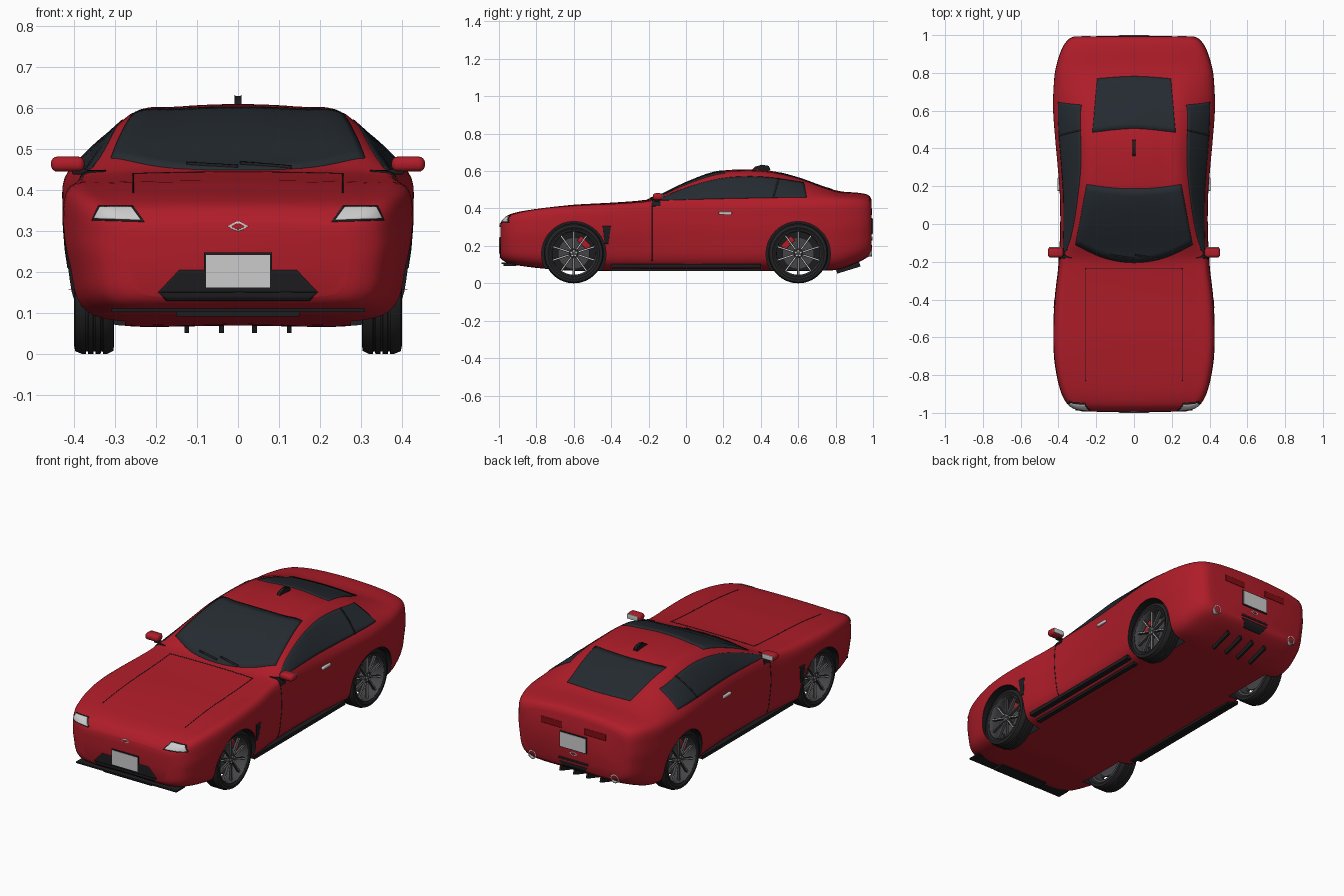
import bpy, bmesh
from math import sin, cos, pi, radians
from mathutils import Vector, Matrix
from mathutils.bvhtree import BVHTree

if "Cube" in bpy.data.objects:
    bpy.data.objects.remove(bpy.data.objects["Cube"])


def material(name, r, g, b):
    m = bpy.data.materials.new(name)
    m.diffuse_color = (r, g, b, 1)
    m.use_nodes = True
    m.node_tree.nodes["Principled BSDF"].inputs["Base Color"].default_value = m.diffuse_color
    return m


RED = material("red_paint", .43, .012, .022)
DARKRED = material("lamp_red", .22, .004, .006)
BLACK = material("black_trim", .012, .012, .014)
GLASS = material("dark_glass", .018, .024, .03)
RUBBER = material("rubber", .018, .018, .02)
RIM = material("rim_grey", .06, .06, .065)
SILVER = material("silver", .55, .55, .56)
WHITE = material("white", .7, .7, .7)


def spline(p, k, closed=False):
    n, out = len(p), []
    get = lambda j: p[j % n] if closed else p[max(0, min(n - 1, j))]
    for i in range(n if closed else n - 1):
        for s in range(k):
            t = s / k
            out.append([.5 * (2*b + (c-a)*t + (2*a-5*b+4*c-d)*t*t + (3*b-a-3*c+d)*t**3)
                        for a, b, c, d in zip(get(i-1), get(i), get(i+1), get(i+2))])
    return out if closed else out + [list(p[-1])]


def add(name, verts, faces, mat, mirror=False, bevel=0, recalc=True):
    me = bpy.data.meshes.new(name)
    me.from_pydata([tuple(v) for v in verts], [], faces)
    bm = bmesh.new()
    bm.from_mesh(me)
    if bevel:
        bmesh.ops.bevel(bm, geom=bm.edges[:], offset=bevel, segments=4, profile=.5, affect='EDGES')
    if recalc:
        bmesh.ops.recalc_face_normals(bm, faces=bm.faces)
    bm.to_mesh(me)
    bm.free()
    me.materials.append(mat)
    me.shade_smooth()
    me.set_sharp_from_angle(angle=radians(40))
    ob = bpy.data.objects.new(name, me)
    bpy.context.collection.objects.link(ob)
    if mirror:
        ob.modifiers.new("mirror", 'MIRROR').use_mirror_merge = False
    return ob


def box(name, c, size, mat, mirror=False, bevel=0, rot=0):
    # box centred on c, turned about x by rot
    R = Matrix.Rotation(rot, 3, 'X')
    v = [Vector(c) + R @ Vector((a*size[0]/2, b*size[1]/2, d*size[2]/2))
         for a in (-1, 1) for b in (-1, 1) for d in (-1, 1)]
    f = [(0, 1, 3, 2), (4, 6, 7, 5), (0, 4, 5, 1), (2, 3, 7, 6), (0, 2, 6, 4), (1, 5, 7, 3)]
    return add(name, v, f, mat, mirror, bevel)


def lathe(name, prof, c, mat, axis='X', n=48, mirror=True):
    # closed (radius, offset) profile spun about an axis through c
    m, v = len(prof), []
    for i in range(n):
        a = 2 * pi * i / n
        for r, o in prof:
            p = (o, r*cos(a), r*sin(a)) if axis == 'X' else (r*cos(a), o, r*sin(a))
            v.append(Vector(c) + Vector(p))
    f = [(i*m + j, i*m + (j+1) % m, (i+1) % n*m + (j+1) % m, (i+1) % n*m + j)
         for i in range(n) for j in range(m)]
    return add(name, v, f, mat, mirror)


# Body loft: y, half width, bottom z, shoulder z, roof edge x, roof edge z, centre z
STATIONS = [
    (-.993, .27, .14, .30, .20, .315, .32), (-.98, .315, .125, .325, .235, .335, .34),
    (-.95, .355, .11, .35, .27, .36, .365), (-.88, .39, .095, .372, .30, .382, .385),
    (-.75, .418, .08, .392, .32, .402, .403), (-.6, .428, .07, .405, .32, .416, .42),
    (-.4, .42, .07, .412, .32, .425, .431), (-.25, .403, .07, .42, .325, .435, .442),
    (-.18, .398, .07, .428, .322, .445, .455), (-.1, .393, .07, .438, .31, .482, .492),
    (0, .39, .07, .442, .292, .527, .54), (.15, .392, .07, .445, .272, .573, .595),
    (.3, .403, .07, .447, .262, .585, .609), (.45, .416, .07, .45, .262, .578, .602),
    (.6, .427, .07, .45, .267, .55, .565), (.72, .425, .07, .448, .275, .51, .522),
    (.82, .415, .078, .445, .285, .48, .493), (.92, .385, .115, .44, .28, .468, .484),
    (.975, .35, .145, .428, .265, .455, .472), (.993, .315, .165, .405, .24, .43, .445)]
verts = []
rings = spline(STATIONS, 4)
for y, w, zb, zs, wr, zr, zt in rings:
    h = zs - zb
    half = [(0, zb), (.68*w, zb), (.92*w, zb + .12*h), (.985*w, zb + .45*h), (w, zb + .72*h),
            (.962*w, zs), (wr, zr), (.55*wr, zt - .25*(zt - zr)), (0, zt)]
    loop = spline(half + [(-x, z) for x, z in half[-2:0:-1]], 5, True)
    verts += [(x, y, z) for x, z in loop]
N, L = 80, len(rings)
faces = [(i*N + j, i*N + (j+1) % N, (i+1)*N + (j+1) % N, (i+1)*N + j) for i in range(L-1) for j in range(N)]
faces += [tuple(range(N)), tuple(range((L-1)*N, L*N))]
body = add("body", verts, faces, RED)
body.data.materials.append(BLACK)
tree = BVHTree.FromPolygons([v.co.copy() for v in body.data.vertices],
                            [tuple(p.vertices) for p in body.data.polygons])

# Wheel arches cut out of the body
cutters = []
for s in (-1, 1):
    for y in (-.6, .6):
        prof = [(.0005, .275), (.172, .275), (.172, .6), (.0005, .6)]
        cut = lathe("arch_cutter", [(r, s*o) for r, o in prof], (0, y, .158), RED, n=64, mirror=False)
        cut.data.materials.append(BLACK)
        for p in cut.data.polygons:
            p.material_index = 1
        cut.hide_render = True
        mod = body.modifiers.new("arch", 'BOOLEAN')
        mod.operation, mod.object, mod.solver = 'DIFFERENCE', cut, 'EXACT'
        cutters.append(cut)
dg = bpy.context.evaluated_depsgraph_get()
cut_mesh = bpy.data.meshes.new_from_object(body.evaluated_get(dg))
body.modifiers.clear()
body.data = cut_mesh
cut_mesh.set_sharp_from_angle(angle=radians(40))
for c in cutters:
    bpy.data.objects.remove(c)

DIRS = {'front': (0, 1, 0), 'back': (0, -1, 0), 'side': (-1, 0, 0), 'top': (0, 0, -1)}


def patch(name, view, lo, hi, mat, mirror=False, off=.002, n=24, m=10):
    # panel between two edge curves, projected on the body along a view direction
    d, v, nor = Vector(DIRS[view]), [], []
    A, B = [[e[round(i * (len(e)-1) / n)] for i in range(n+1)] for e in (spline(lo, 24), spline(hi, 24))]
    for j in range(m+1):
        for a, b in zip(A, B):
            p, q = [s + (t - s) * j / m for s, t in zip(a, b)]
            o = {'side': (2, p, q), 'top': (p, q, 2)}.get(view) or (p, -2*d.y, q)
            hit, no = tree.ray_cast(Vector(o), d)[:2]
            if hit is None:
                hit, no = tree.find_nearest(Vector(o) + d)[:2]
            no = no if no.dot(d) < 0 else -no
            v.append(hit + no*off)
    w = n + 1
    f = [(j*w+i, j*w+i+1, (j+1)*w+i+1, (j+1)*w+i) for j in range(m) for i in range(n)]
    k = (m//2)*w + n//2
    if (v[k+1] - v[k]).cross(v[k+w] - v[k]).dot(d) > 0:
        f = [q[::-1] for q in f]
    ob = add(name, v, f, mat, False, 0, False)
    sol = ob.modifiers.new("thickness", 'SOLIDIFY')
    sol.thickness, sol.offset = off + .003, -1
    if mirror:
        ob.modifiers.new("mirror", 'MIRROR').use_mirror_merge = False
    return ob


# Glass
patch("windshield", 'top', [(-.31, -.11), (-.16, -.18), (0, -.205), (.16, -.18), (.31, -.11)],
      [(-.25, .21), (-.12, .192), (0, .187), (.12, .192), (.25, .21)], GLASS)
patch("rear_window", 'top', [(-.22, .485), (0, .505), (.22, .485)], [(-.195, .77), (0, .782), (.195, .77)], GLASS)
patch("side_window", 'side', [(-.155, .442), (.2, .452), (.645, .46)],
      [(-.14, .454), (0, .51), (.15, .553), (.3, .57), (.45, .565), (.63, .538)], GLASS, True, n=40)
patch("window_divider", 'side', [(.462, .456), (.47, .456)], [(.492, .56), (.5, .56)], BLACK, True, .004, n=2)
for x0, x1 in ((-.125, .0), (.005, .13)):
    patch("wiper", 'top', [(x0, -.165), (x1, -.19)], [(x0, -.158), (x1, -.18)], BLACK, off=.007, n=8, m=1)

# Panel lines
patch("hood_side_seam", 'top', [(.254, -.83), (.257, -.83)], [(.254, -.235), (.257, -.235)], BLACK, True, .001, n=1, m=30)
patch("hood_rear_seam", 'top', [(-.257, -.236), (.257, -.236)], [(-.257, -.232), (.257, -.232)], BLACK, off=.001, m=1)
patch("door_seam", 'side', [(-.184, .12), (-.180, .12)], [(-.184, .42), (-.180, .42)], BLACK, True, .001, n=1, m=24)

# Front details
patch("headlight_surround", 'front', [(.228, .322), (.356, .326)], [(.256, .361), (.341, .361)], BLACK, True, .001)
patch("headlight", 'front', [(.237, .326), (.35, .33)], [(.26, .357), (.336, .357)], WHITE, True, .004)
patch("grille_upper", 'front', [(-.195, .15), (.195, .15)], [(-.143, .205), (.143, .205)], BLACK)
patch("grille_lower", 'front', [(-.175, .131), (.175, .131)], [(-.195, .151), (.195, .151)], BLACK)
box("front_splitter", (0, -.95, .107), (.62, .075, .008), BLACK)
box("splitter_lip", (0, -.94, .098), (.3, .07, .012), BLACK)

# Plates, badges and rear details
for view, s, z in (('front', -1, .202), ('back', 1, .305)):
    box("plate_frame", (0, s*.993, z), (.165, .010, .09), BLACK)
    box("plate", (0, s*.995, z), (.155, .010, .08), WHITE)
    zc = .311 if s < 0 else .24
    for nm, k, mt, o in (("oval_badge", 1, SILVER, .003), ("badge_centre", .65, RED, .005)):
        patch(nm, view, [(-.025*k, zc), (0, zc - .011*k), (.025*k, zc)],
              [(-.025*k, zc + .001), (0, zc + .011*k), (.025*k, zc + .001)], mt, off=o)
patch("tail_lamp", 'back', [(.07, .365), (.2, .365)], [(.07, .4), (.2, .4)], DARKRED, True)
patch("rear_slot", 'back', [(-.09, .192), (.09, .192)], [(-.09, .205), (.09, .205)], BLACK)
patch("rear_vent", 'back', [(-.055, .14), (.055, .14)], [(-.085, .18), (.085, .18)], BLACK)
for x in (.04, .125):
    box("diffuser_fin", (x, .865, .09), (.012, .13, .04), BLACK, True, rot=.3)
lathe("exhaust", [(.023, -.08), (.024, .04), (.019, .04), (.018, -.08)], (.255, .955, .168), SILVER, 'Y', 24)
lathe("exhaust_inside", [(.0005, -.03), (.0185, -.03), (.0185, .01), (.0005, .01)], (.255, .955, .168), BLACK, 'Y', 24)

# Sides: vents, sills, handles, mirrors
patch("fender_vent", 'side', [(-.435, .21), (-.415, .21)], [(-.446, .305), (-.402, .305)], BLACK, True)
box("sill_outer", (.368, 0, .094), (.03, .8, .02), BLACK, True)
box("sill_inner", (.325, 0, .072), (.025, .8, .014), BLACK, True)
box("door_handle", (.398, .21, .375), (.016, .07, .017), SILVER, True, .005)
patch("mirror_mount", 'side', [(-.185, .412), (-.135, .412)], [(-.18, .445), (-.14, .445)], BLACK, True, .004)
box("mirror_arm", (.385, -.155, .444), (.04, .025, .012), BLACK, True, .004)
box("mirror_shell", (.415, -.15, .463), (.082, .055, .037), RED, True, .016)
box("mirror_glass", (.417, -.124, .463), (.066, .006, .027), SILVER, True, .002)

# Roof antenna fin
fin = [(.35, .6), (.37, .619), (.405, .63), (.44, .624), (.447, .61), (.43, .6)]
fv = [(s*.009, y, z) for s in (-1, 1) for y, z in fin]
add("antenna_fin", fv, [tuple(range(6)), tuple(range(11, 5, -1))]
    + [(i, (i+1) % 6, (i+1) % 6 + 6, i+6) for i in range(6)], BLACK, bevel=.004)

# Wheels
tread = [(.16, .32)]
for g in (.332, .35, .368):
    tread += [(.16, g-.003), (.154, g-.002), (.154, g+.002), (.16, g+.003)]
TYRE = [(.124, .312), (.138, .302), (.152, .304)] + tread + [(.16, .38), (.153, .397), (.138, .4), (.124, .392)]
for end, y in (("front", -.6), ("rear", .6)):
    c = Vector((0, y, .16))
    lathe(end + "_tyre", TYRE, c, RUBBER, n=64)
    lathe(end + "_rim", [(.127, .31), (.127, .393), (.122, .396), (.117, .388), (.114, .37), (.114, .31)], c, RIM, n=64)
    lathe(end + "_hub", [(.0005, .33), (.026, .33), (.026, .378), (.018, .386), (.0005, .386)], c, RIM, n=24)
    lathe(end + "_brake_disc", [(.0005, .335), (.085, .335), (.085, .345), (.0005, .345)], c, RIM)
    lathe(end + "_axle", [(.0005, .26), (.03, .26), (.03, .34), (.0005, .34)], c, BLACK, n=16)
    for i in range(10):
        a = 2 * pi * i / 10
        r = Vector((0, -sin(a), cos(a)))
        box(end + "_spoke", c + r*.068 + Vector((.376, 0, 0)), (.014, .011, .1), RIM, True, rot=a)
        box(end + "_spoke_edge", c + r*.072 + Vector((.384, 0, 0)), (.003, .004, .088), SILVER, True, rot=a)
    for i in range(5):
        a = 2 * pi * i / 5
        box(end + "_wheel_nut", c + Vector((.386, .015*sin(a), .015*cos(a))), (.008, .008, .008), SILVER, True, rot=-a)
    s = 1 if y < 0 else -1
    a = -s * radians(45)
    box(end + "_caliper", c + Vector((.35, -.078*sin(a), .078*cos(a))), (.03, .075, .034), RED, True, .004, rot=a)
